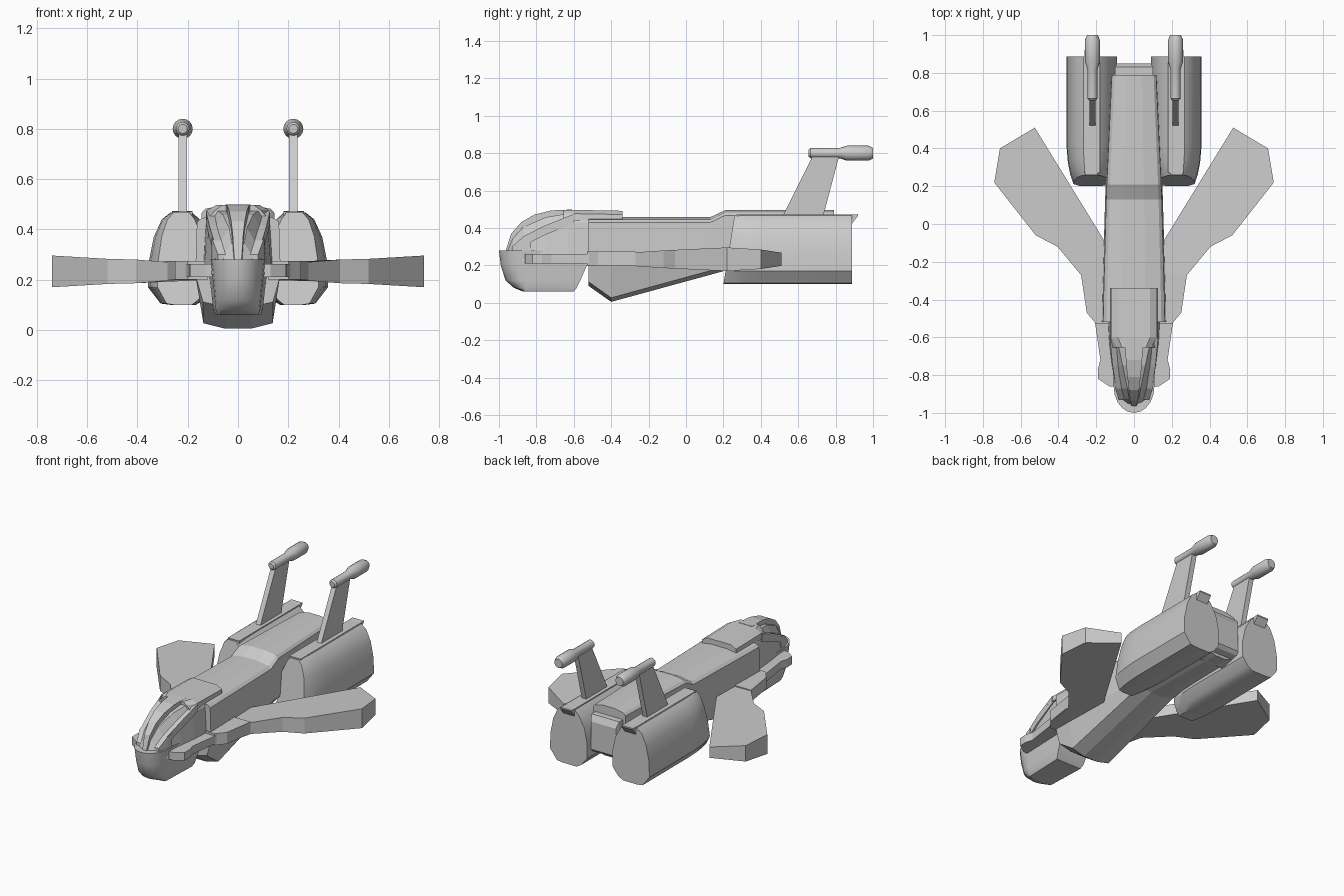
import bpy, bmesh, math

if "Cube" in bpy.data.objects:
    bpy.data.objects.remove(bpy.data.objects["Cube"])


def loft(name, rings, smooth=False):
    """Skin a list of equally long point rings and cap both ends."""
    bm = bmesh.new()
    vs = [[bm.verts.new(p) for p in r] for r in rings]
    n = len(rings[0])
    for a, b in zip(vs, vs[1:]):
        for i in range(n):
            j = (i + 1) % n
            bm.faces.new((a[i], a[j], b[j], b[i]))
    bm.faces.new(vs[0])
    bm.faces.new(vs[-1])
    bmesh.ops.recalc_face_normals(bm, faces=bm.faces[:])
    me = bpy.data.meshes.new(name)
    bm.to_mesh(me)
    bm.free()
    ob = bpy.data.objects.new(name, me)
    bpy.context.collection.objects.link(ob)
    if smooth:
        bpy.ops.object.select_all(action='DESELECT')
        ob.select_set(True)
        bpy.context.view_layer.objects.active = ob
        bpy.ops.object.shade_smooth_by_angle(angle=math.radians(32))
    return ob


def sym(y, half):
    """Closed cross-section at y from right-side (x, z) points, bottom to top."""
    return [(x, y, z) for x, z in half] + [(-x, y, z) for x, z in reversed(half)]


def pair(name, rings, smooth=False):
    """Build a part on both sides of the ship."""
    for side, s in (("right", 1), ("left", -1)):
        loft(f"{name}_{side}", [[(x * s, y, z) for x, y, z in r] for r in rings], smooth)


def beam(y, x0, x1, z0, z1):
    return [(x0, y, z0), (x1, y, z0), (x1, y, z1), (x0, y, z1)]


# Main fuselage: keel, bulged sides, gently crowned roof
def hull(y, w, keel, deck):
    mid = max(0.22, keel + 0.04)
    return sym(y, [(w * .3, keel), (w * .82, keel + .022), (w, mid),
                   (w * .96, deck - .02), (w * .85, deck - .005), (w * .35, deck + .008)])


loft("fuselage", [hull(-.52, .17, .09, .45), hull(-.40, .168, .005, .45),
                  hull(.13, .153, .15, .45), hull(.21, .15, .172, .488),
                  hull(.79, .122, .172, .488)])
loft("tail_block", [beam(.70, -.10, .10, .17, .44), beam(.83, -.10, .10, .20, .44),
                    beam(.85, -.09, .09, .22, .40)])

# Chin: stacked plan outlines with a rounded front
def chin(z, w, front, rear):
    n = 10
    arc = [(w * math.cos(math.pi * i / n),
            -.86 + (front + .86) * math.sin(math.pi * i / n), z) for i in range(n + 1)]
    return [(w * 1.12, rear, z)] + arc + [(-w * 1.12, rear, z)]


loft("chin", [chin(.28, .108, -1.0, -.50), chin(.20, .10, -.99, -.53),
              chin(.12, .092, -.965, -.565), chin(.08, .088, -.92, -.585),
              chin(.06, .08, -.87, -.60)], True)

# Cockpit shell, its roof plate and the windscreen framing
loft("cockpit", [sym(y, [(wb, .22), (ws, zs), (wt, zt)]) for y, wb, ws, zs, wt, zt in (
    (-.50, .14, .128, .43, .10, .48), (-.63, .133, .118, .43, .085, .478),
    (-.75, .12, .102, .385, .06, .458), (-.87, .105, .085, .325, .035, .405),
    (-.925, .08, .06, .29, .025, .345), (-.955, .05, .035, .265, .012, .28))])
loft("roof_plate", [sym(y, [(.125, .44), (w, z - .02), (w * .7, z)]) for y, w, z in (
    (-.34, .122, .492), (-.60, .122, .497), (-.655, .09, .497))])
loft("windscreen_spine", [beam(y, -w, w, z - .05, z) for y, w, z in (
    (-.61, .05, .499), (-.72, .043, .494), (-.81, .035, .472),
    (-.88, .027, .432), (-.935, .02, .37), (-.965, .014, .275))])
pair("windscreen_frame", [beam(y, x - .025, x + .006, z - .05, z) for y, x, z in (
    (-.60, .122, .475), (-.75, .108, .415), (-.87, .09, .355), (-.90, .085, .28))])
pair("windscreen_sill", [beam(-.93, .045, .08, .25, .30), beam(-.87, .05, .10, .25, .355),
                         beam(-.83, .055, .105, .25, .365)])

# Side sponsons leading into the wing roots
pair("sponson", [beam(y, .08, x, .21, .262) for y, x in (
    (-.86, .13), (-.82, .19), (-.77, .192), (-.72, .178), (-.53, .205), (-.46, .23))])
pair("wing_root", [beam(-.53, .12, .20, .20, .275), beam(-.47, .12, .25, .20, .275),
                   beam(-.27, .12, .28, .20, .275)])

# Swept wings: plan outline points as (x, y, half thickness)
plan = [(.14, -.40, .035), (.25, -.42, .035), (.28, -.27, .037), (.405, -.12, .047),
        (.52, -.06, .05), (.74, .22, .063), (.71, .40, .052), (.525, .51, .035),
        (.15, -.10, .035)]
pair("wing", [[(x, y, .233 + s * t) for x, y, t in plan] for s in (-1, 1)])

# Engine nacelles: one section, squeezed at the leaning front
section = [(.045, .10), (-.055, .10), (-.09, .12), (-.13, .17), (-.132, .27), (-.11, .37),
           (-.07, .44), (-.04, .468), (.045, .468), (.08, .44), (.112, .37),
           (.132, .27), (.135, .17), (.085, .105)]


def nacelle(y, k, lean):
    return [(.223 + x * k, y + lean * (z - .10) / .37, z) for x, z in section]


pair("engine", [nacelle(.20, .72, .06), nacelle(.25, .84, .04), nacelle(.32, .94, .02),
                nacelle(.42, 1, 0), nacelle(.888, 1, 0)], True)
pair("engine_rail", [beam(.27, .18, .262, .42, .472), beam(.885, .18, .262, .42, .472),
                     beam(.92, .18, .262, .466, .474)])

# Fins carrying the guns
pair("fin", [[(x, y, z) for y, z in ((.51, .45), (.73, .45), (.82, .79), (.68, .79))]
             for x in (.203, .236)])

# Guns: turned barrels along y
pair("gun", [[(.22 + r * math.cos(a), y, .80 + r * math.sin(a))
              for a in [math.tau * i / 16 for i in range(16)]]
             for y, r in ((.655, .018), (.665, .027), (.82, .027), (.86, .04),
                          (.975, .04), (1.0, .028))], True)
